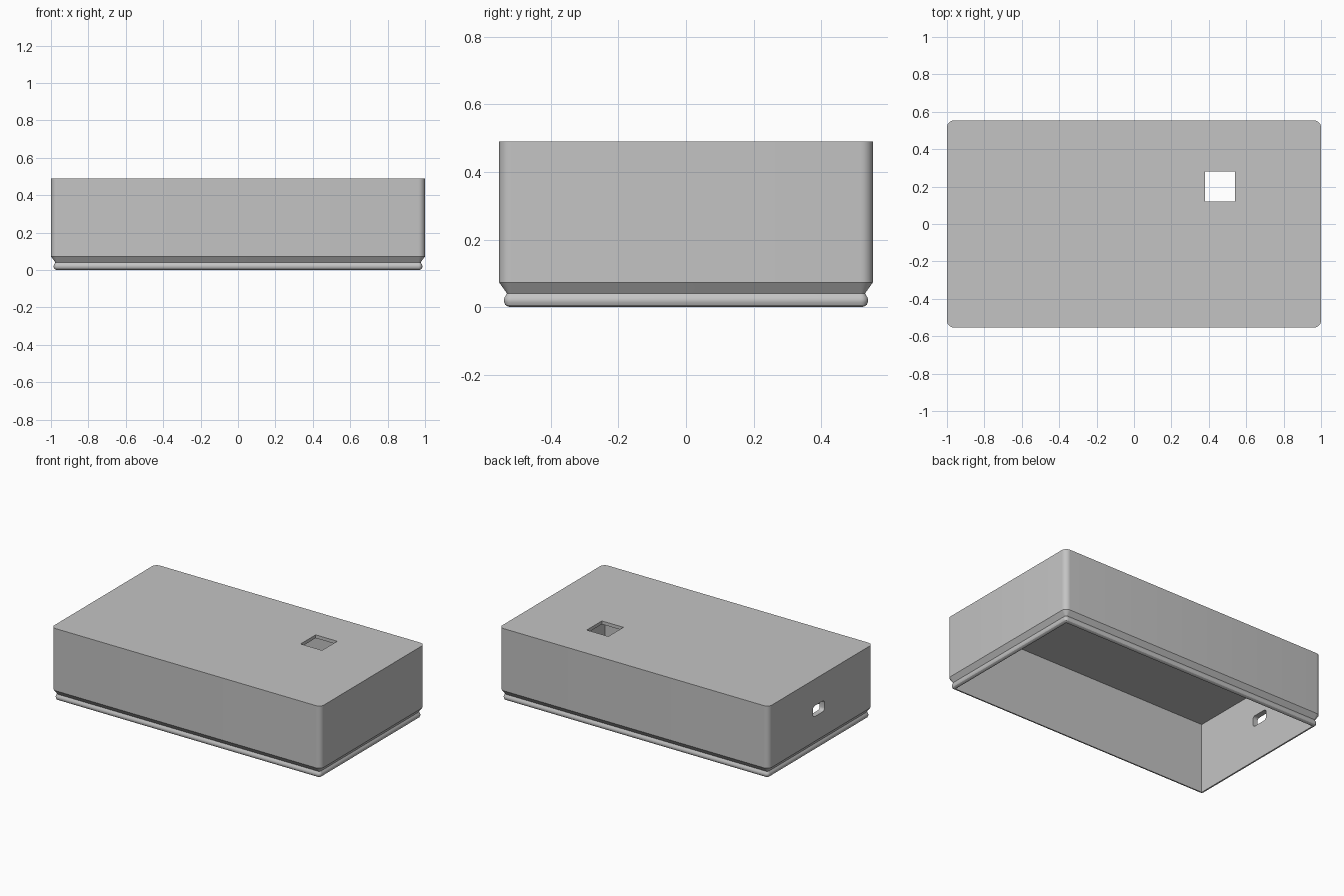
import bpy, bmesh, math
from math import radians, cos, sin

HX, HY, H = 1.0, 0.553, 0.49      # half length, half depth, height
CORNER = 0.036                    # radius of the vertical corners
WALL, ROOF = 0.036, 0.022

cube = bpy.data.objects.get("Cube")
if cube:
    bpy.data.objects.remove(cube, do_unlink=True)

grey = bpy.data.materials.new("plain grey")
grey.use_nodes = True
colour = (0.55, 0.55, 0.55, 1)
grey.diffuse_color = colour
grey.node_tree.nodes["Principled BSDF"].inputs["Base Color"].default_value = colour


def rounded_rect(hx, hy, r, steps=8):
    """Outline of a rounded rectangle, counter-clockwise."""
    pts = []
    for i, (sx, sy) in enumerate([(1, 1), (-1, 1), (-1, -1), (1, -1)]):
        for k in range(steps + 1):
            a = radians(90 * (i + k / steps))
            pts.append((sx * (hx - r) + r * cos(a), sy * (hy - r) + r * sin(a)))
    return pts


def loft(name, rings):
    """Solid skinned through matching rings of 3D points, capped at both ends."""
    bm = bmesh.new()
    loops = [[bm.verts.new(p) for p in ring] for ring in rings]
    for a, b in zip(loops, loops[1:]):
        for i in range(len(a)):
            j = (i + 1) % len(a)
            bm.faces.new((a[i], a[j], b[j], b[i]))
    bm.faces.new(loops[0][::-1])
    bm.faces.new(loops[-1])
    bmesh.ops.recalc_face_normals(bm, faces=bm.faces)
    mesh = bpy.data.meshes.new(name)
    bm.to_mesh(mesh)
    bm.free()
    mesh.materials.append(grey)
    obj = bpy.data.objects.new(name, mesh)
    bpy.context.collection.objects.link(obj)
    return obj


def box(name, x0, x1, y0, y1, z0, z1):
    outline = [(x0, y0), (x1, y0), (x1, y1), (x0, y1)]
    return loft(name, [[(x, y, z) for x, y in outline] for z in (z0, z1)])


# Outer shell: straight walls, undercut groove and rounded snap lip at the bottom
profile = [(0.033, 0), (0.025, 0.002), (0.018, 0.007), (0.015, 0.014), (0.014, 0.021),
           (0.016, 0.029), (0.020, 0.035), (0.023, 0.041), (0, 0.073), (0, H)]
shell = loft("enclosure_shell", [
    [(x, y, z) for x, y in rounded_rect(HX - d, HY - d, CORNER - d)] for d, z in profile])

# Cutters: sharp-cornered cavity, square window in the roof, port in the end wall
ix, iy = HX - WALL, HY - WALL
cavity = box("cavity_cutter", -ix, ix, -iy, iy, -0.1, H - ROOF)
window = box("window_cutter", 0.38, 0.54, 0.12, 0.28, 0.4, 0.6)
port_outline = rounded_rect(0.062, 0.036, 0.02, 4)
port = loft("port_cutter", [[(x, 0.022 + y, 0.275 + z) for y, z in port_outline]
                            for x in (-1.1, -0.9)])

bpy.context.view_layer.objects.active = shell
for cutter in (cavity, window, port):
    mod = shell.modifiers.new(cutter.name, 'BOOLEAN')
    mod.operation, mod.solver, mod.object = 'DIFFERENCE', 'EXACT', cutter
    bpy.ops.object.modifier_apply(modifier=mod.name)
    bpy.data.objects.remove(cutter, do_unlink=True)

# Smooth rounded corners and lip, crisp edges elsewhere
bpy.ops.object.select_all(action='DESELECT')
shell.select_set(True)
bpy.ops.object.shade_smooth_by_angle(angle=radians(30))
